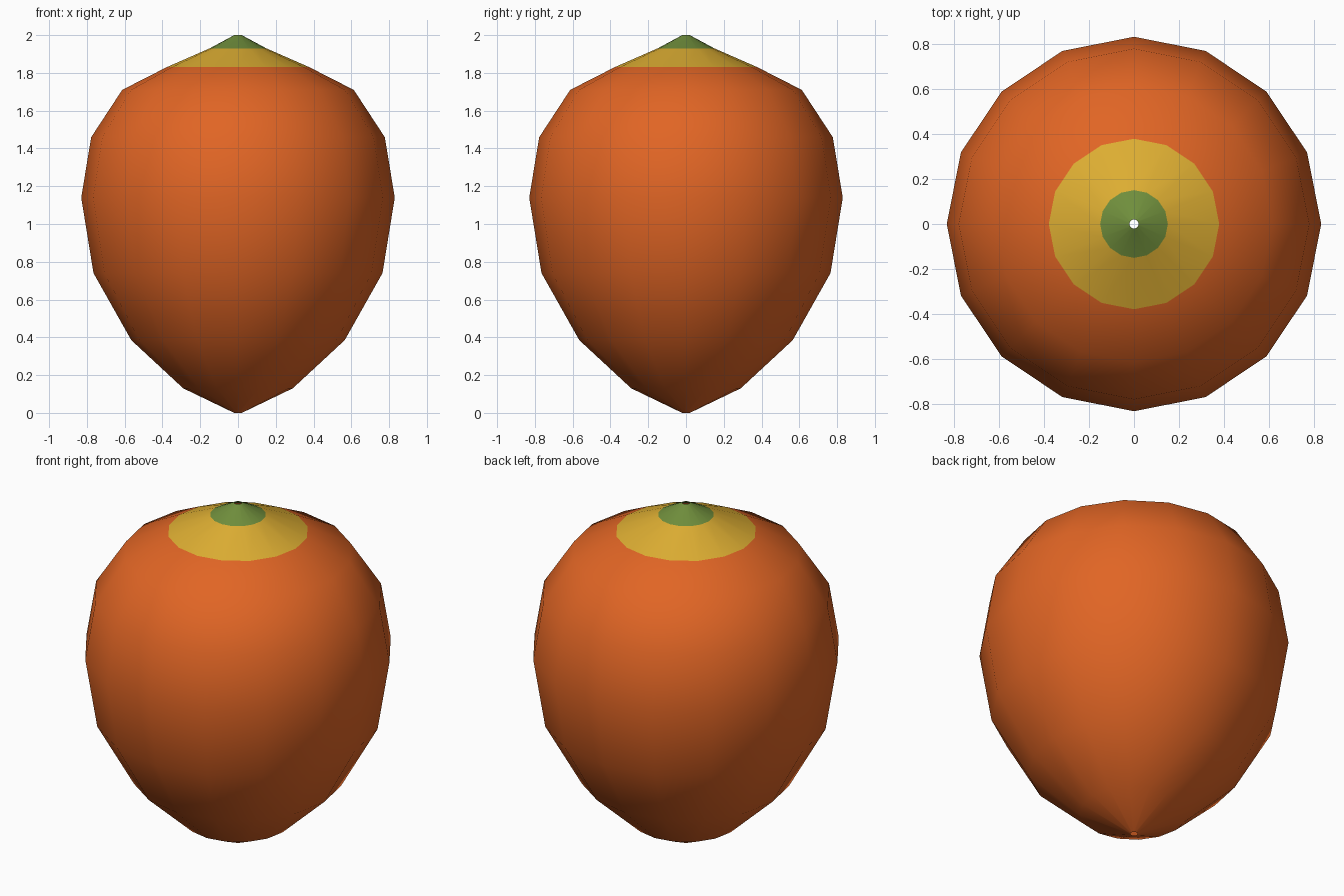
import bpy, bmesh, math

if "Cube" in bpy.data.objects:
    bpy.data.objects.remove(bpy.data.objects["Cube"])

SIDES = 16
# Lathe profile: radius, height (open at both tiny ends)
PROFILE = [(0.02, 0.0), (0.29, 0.13), (0.565, 0.385), (0.765, 0.74),
           (0.83, 1.14), (0.777, 1.46), (0.613, 1.71), (0.378, 1.83),
           (0.15, 1.93), (0.02, 2.0)]


def material(name, rgb):
    m = bpy.data.materials.new(name)
    m.diffuse_color = (*rgb, 1.0)
    m.use_nodes = True
    m.node_tree.nodes["Principled BSDF"].inputs["Base Color"].default_value = m.diffuse_color
    return m


mesh = bpy.data.meshes.new("fruit_body")
body = bpy.data.objects.new("fruit_body", mesh)
bpy.context.collection.objects.link(body)
for name, rgb in (("orange skin", (0.75, 0.13, 0.018)),
                  ("yellow ring", (0.72, 0.42, 0.032)),
                  ("green tip", (0.16, 0.27, 0.045))):
    mesh.materials.append(material(name, rgb))

# Body rings joined by quads
bm = bmesh.new()
rings = []
for r, z in PROFILE:
    rings.append([bm.verts.new((r * math.cos(math.tau * i / SIDES),
                                r * math.sin(math.tau * i / SIDES), z))
                  for i in range(SIDES)])
for low, high in zip(rings, rings[1:]):
    for i in range(SIDES):
        j = (i + 1) % SIDES
        f = bm.faces.new((low[i], low[j], high[j], high[i]))
        f.smooth = True
        # Colour bands by height
        z = f.calc_center_median().z
        f.material_index = 2 if z > 1.93 else 1 if z > 1.83 else 0
bm.to_mesh(mesh)
bm.free()
